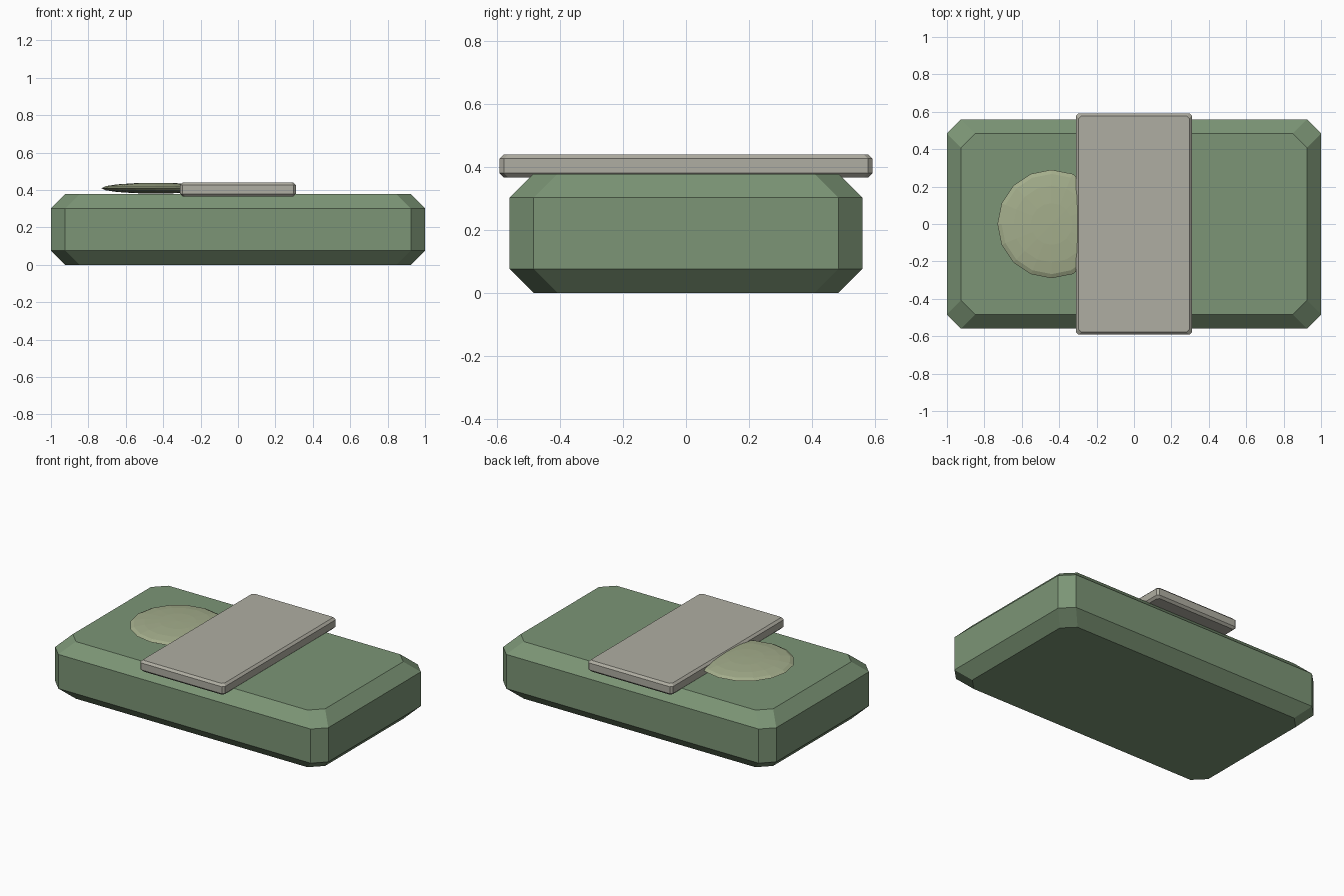
import bpy, bmesh, math

if "Cube" in bpy.data.objects:
    bpy.data.objects.remove(bpy.data.objects["Cube"])


def material(name, rgb):
    m = bpy.data.materials.new(name)
    m.diffuse_color = (*rgb, 1)
    m.use_nodes = True
    m.node_tree.nodes["Principled BSDF"].inputs["Base Color"].default_value = m.diffuse_color
    return m


def add_object(name, bm, mat):
    bmesh.ops.recalc_face_normals(bm, faces=bm.faces)
    mesh = bpy.data.meshes.new(name)
    bm.to_mesh(mesh)
    bm.free()
    mesh.materials.append(mat)
    obj = bpy.data.objects.new(name, mesh)
    bpy.context.collection.objects.link(obj)
    return obj


def octagon(hx, hy, c):
    quarter = [(hx, hy - c), (hx - c, hy)]
    mirrored = [(-x, y) for x, y in reversed(quarter)]
    return quarter + mirrored + [(-x, -y) for x, y in quarter + mirrored]


def chamfered_slab(name, hx, hy, z0, z1, c, mat):
    """Slab with cut corners and chamfered rims, lofted from four octagons."""
    bm = bmesh.new()
    rings = []
    for z, inset in ((z0, c), (z0 + c, 0), (z1 - c, 0), (z1, c)):
        rings.append([bm.verts.new((x, y, z))
                      for x, y in octagon(hx - inset, hy - inset, c)])
    for a, b in zip(rings, rings[1:]):
        for i in range(8):
            j = (i + 1) % 8
            bm.faces.new((a[i], a[j], b[j], b[i]))
    bm.faces.new(rings[0][::-1])
    bm.faces.new(rings[-1])
    return add_object(name, bm, mat)


green = material("green", (0.20, 0.30, 0.18))
grey = material("warm_grey", (0.43, 0.42, 0.36))
pale = material("pale_green", (0.37, 0.42, 0.26))

# Main block and the band laid across its top
chamfered_slab("body", 1.0, 0.56, 0.0, 0.378, 0.076, green)
chamfered_slab("band", 0.31, 0.592, 0.366, 0.44, 0.014, grey)

# Flattened low-poly dome, partly under the band
bm = bmesh.new()
bmesh.ops.create_uvsphere(bm, u_segments=16, v_segments=8, radius=1)
bmesh.ops.scale(bm, vec=(0.29, 0.29, 0.029), verts=bm.verts)
bmesh.ops.translate(bm, vec=(-0.44, 0, 0.41), verts=bm.verts)
add_object("dome", bm, pale)
